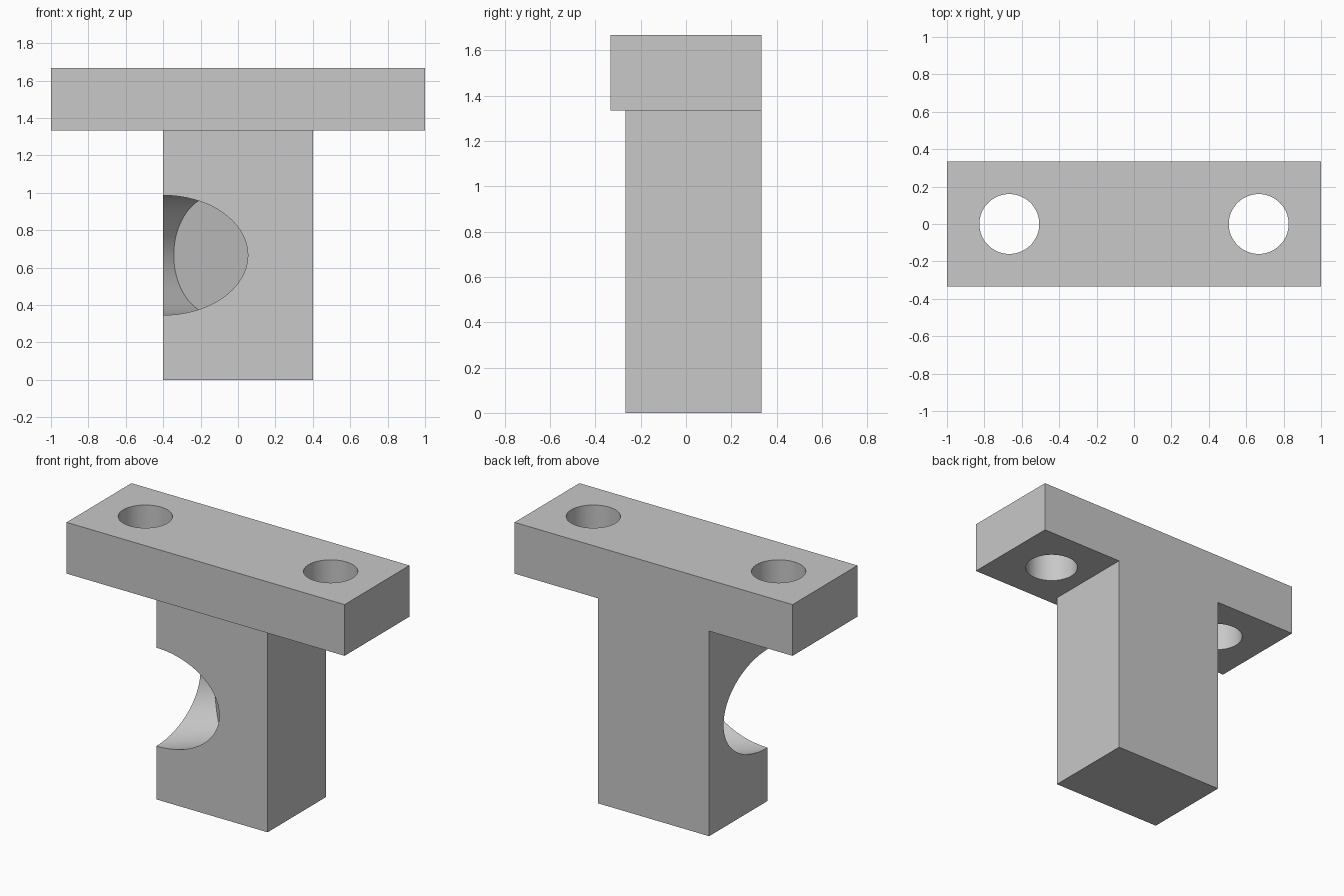
import bpy
from math import pi, sqrt
from mathutils import Matrix, Vector

default = bpy.data.objects.get("Cube")
if default:
    bpy.data.objects.remove(default, do_unlink=True)

grey = bpy.data.materials.new("plain grey")
grey.use_nodes = True
GREY = (0.58, 0.58, 0.58, 1)
grey.diffuse_color = GREY
grey.node_tree.nodes["Principled BSDF"].inputs["Base Color"].default_value = GREY


def box(name, low, high):
    low, high = Vector(low), Vector(high)
    bpy.ops.mesh.primitive_cube_add(size=1)
    obj = bpy.context.object
    obj.name = name
    obj.data.transform(Matrix.Translation((low + high) / 2) @ Matrix.Diagonal((*(high - low), 1)))
    obj.data.materials.append(grey)
    return obj


def cylinder(name, radius, depth, centre, rotation=(0, 0, 0)):
    bpy.ops.mesh.primitive_cylinder_add(vertices=96, radius=radius, depth=depth,
                                        location=centre, rotation=rotation)
    obj = bpy.context.object
    obj.name = name
    obj.hide_render = True
    obj.data.materials.append(grey)
    return obj


def combine(target, other, operation):
    mod = target.modifiers.new(operation.title(), 'BOOLEAN')
    mod.operation, mod.solver, mod.object = operation, 'EXACT', other
    bpy.context.view_layer.objects.active = target
    bpy.ops.object.modifier_apply(modifier=mod.name)
    bpy.data.objects.remove(other, do_unlink=True)


# Mounting plate and column, flush at the back and fused into one solid
HALF_DEPTH, PLATE_BOTTOM, TOP = 1 / 3, 4 / 3, 5 / 3
COLUMN_X, COLUMN_FRONT = -0.4, -0.267
bracket = box("t_bracket", (-1, -HALF_DEPTH, PLATE_BOTTOM), (1, HALF_DEPTH, TOP))
column = box("column", (COLUMN_X, COLUMN_FRONT, 0), (-COLUMN_X, HALF_DEPTH, 1.5))
combine(bracket, column, 'UNION')

# Bolt holes through the plate
for side in (-1, 1):
    hole = cylinder("bolt_hole_cutter", 0.16, 1, (side * 2 / 3, 0, 1.5))
    combine(bracket, hole, 'DIFFERENCE')

# Flat-bottomed bore driven diagonally into the front right column edge
BORE_DEPTH, OUTSIDE = 0.4, 1.0
axis = Vector((1, 1, 0)) / sqrt(2)
centre = Vector((COLUMN_X, COLUMN_FRONT, 2 / 3)) + axis * (BORE_DEPTH - OUTSIDE) / 2
bore = cylinder("bore_cutter", 0.32, BORE_DEPTH + OUTSIDE, centre, (0, pi / 2, pi / 4))
combine(bracket, bore, 'DIFFERENCE')

# Smooth bore walls with crisp edges
bpy.ops.object.select_all(action='DESELECT')
bracket.select_set(True)
bpy.context.view_layer.objects.active = bracket
bpy.ops.object.shade_smooth_by_angle(angle=pi / 6)
